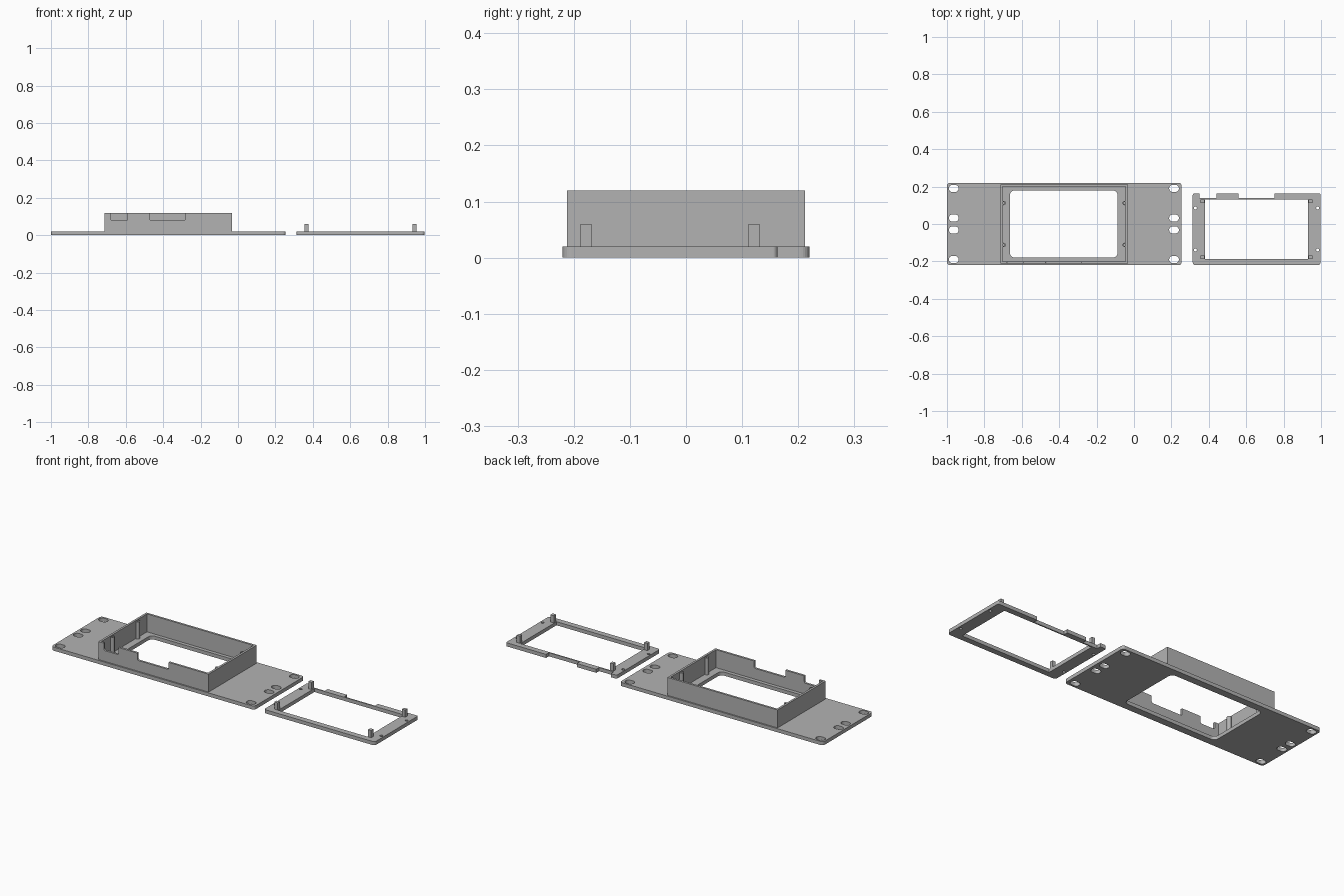
import bpy
import math
from mathutils import Vector, Matrix

if "Cube" in bpy.data.objects:
    bpy.data.objects.remove(bpy.data.objects["Cube"])

grey = bpy.data.materials.new("plain grey")
grey.diffuse_color = (0.45, 0.45, 0.45, 1)
grey.use_nodes = True
grey.node_tree.nodes["Principled BSDF"].inputs["Base Color"].default_value = grey.diffuse_color


def rounded(points, steps=6):
    """Round each corner of a polygon given as (x, y, radius)."""
    out = []
    n = len(points)
    for i, (x, y, r) in enumerate(points):
        p = Vector((x, y))
        if r == 0:
            out.append(p)
            continue
        a = (Vector(points[i - 1][:2]) - p).normalized()
        b = (Vector(points[(i + 1) % n][:2]) - p).normalized()
        c = p + (a + b) * r          # right-angled corners
        for k in range(steps + 1):
            t = k / steps * math.pi / 2
            out.append(c - b * r * math.cos(t) - a * r * math.sin(t))
    return out


def rect(x0, x1, y0, y1, r=0.0):
    return rounded([(x0, y0, r), (x1, y0, r), (x1, y1, r), (x0, y1, r)])


def circle(x, y, r, n=20):
    return [Vector((x + r * math.cos(2 * math.pi * k / n),
                    y + r * math.sin(2 * math.pi * k / n))) for k in range(n)]


def slab(name, loops, z0, z1, matrix=None):
    """Extrude an outline with holes from z0 to z1."""
    cu = bpy.data.curves.new(name, 'CURVE')
    cu.dimensions = '2D'
    cu.fill_mode = 'BOTH'
    cu.extrude = (z1 - z0) / 2
    for loop in loops:
        sp = cu.splines.new('POLY')
        sp.points.add(len(loop) - 1)
        for pt, v in zip(sp.points, loop):
            pt.co = (v.x, v.y, 0, 1)
        sp.use_cyclic_u = True
    tmp = bpy.data.objects.new(name + "_outline", cu)
    bpy.context.collection.objects.link(tmp)
    bpy.context.view_layer.update()
    dg = bpy.context.evaluated_depsgraph_get()
    me = bpy.data.meshes.new_from_object(tmp.evaluated_get(dg))
    bpy.data.objects.remove(tmp)
    me.transform(Matrix.Translation((0, 0, (z0 + z1) / 2)))
    if matrix:
        me.transform(matrix)
    me.materials.clear()
    me.materials.append(grey)
    for p in me.polygons:
        p.use_smooth = False
    ob = bpy.data.objects.new(name, me)
    bpy.context.collection.objects.link(ob)
    return ob


T = 0.02                                   # sheet thickness
X0, X1, Y = -0.714, -0.033, 0.212          # housing footprint
W = 0.012                                  # housing wall thickness

# Mounting plate with window and eight slots
loops = [rect(-1, 0.255, -0.22, 0.22, 0.016),
         rect(-0.663, -0.088, -0.18, 0.18, 0.025)]
for cx in (-0.964, 0.214):
    for cy in (-0.19, -0.032, 0.032, 0.19):
        loops.append(rect(cx - 0.026, cx + 0.026, cy - 0.019, cy + 0.019, 0.0185))
slab("mounting_plate", loops, 0, T)

# Housing: side and back walls
u_shape = [(X0, -Y, 0), (X0 + W, -Y, 0), (X0 + W, Y - W, 0), (X1 - W, Y - W, 0),
           (X1 - W, -Y, 0), (X1, -Y, 0), (X1, Y, 0), (X0, Y, 0)]
slab("housing_side_and_back_walls", [rounded(u_shape)], T, 0.12)

# Housing: front wall with two notches in its top edge
H, N, R = 0.12, 0.08, 0.008
front = [(X0 + W, T, 0), (X1 - W, T, 0), (X1 - W, H, 0),
         (-0.28, H, 0), (-0.28, N, R), (-0.473, N, R), (-0.473, H, 0),
         (-0.59, H, 0), (-0.59, N, R), (-0.68, N, R), (-0.68, H, 0), (X0 + W, H, 0)]
slab("housing_front_wall", [rounded(front)], Y - W, Y,
     Matrix.Rotation(math.pi / 2, 4, 'X'))

# Hollow screw posts inside the housing
for px in (X0 + 0.017, X1 - 0.017):
    for py in (-0.112, 0.112):
        slab("screw_post", [circle(px, py, 0.012), circle(px, py, 0.005)], T, 0.115)

# Loose frame with stepped back edge, window and screw holes
FX0, FX1, FB, FN = 0.314, 0.998, 0.163, 0.138
outline = [(FX0, -0.22, 0.016), (FX1, -0.22, 0.016), (FX1, FB, 0.008),
           (0.75, FB, 0), (0.75, FN, 0), (0.56, FN, 0), (0.56, FB, 0),
           (0.44, FB, 0), (0.44, FN, 0), (0.35, FN, 0), (0.35, FB, 0), (FX0, FB, 0.008)]
loops = [rounded(outline), rect(0.38, 0.931, -0.188, 0.131)]
for hx in (0.328, 0.982):
    for hy in (-0.139, 0.085):
        loops.append(circle(hx, hy, 0.008))
slab("loose_frame", loops, 0, T)

# Square pegs on the frame
for px in (0.366, 0.944):
    for py in (-0.178, 0.121):
        slab("frame_peg", [rect(px - 0.01, px + 0.01, py - 0.01, py + 0.01)], T, 0.06)
